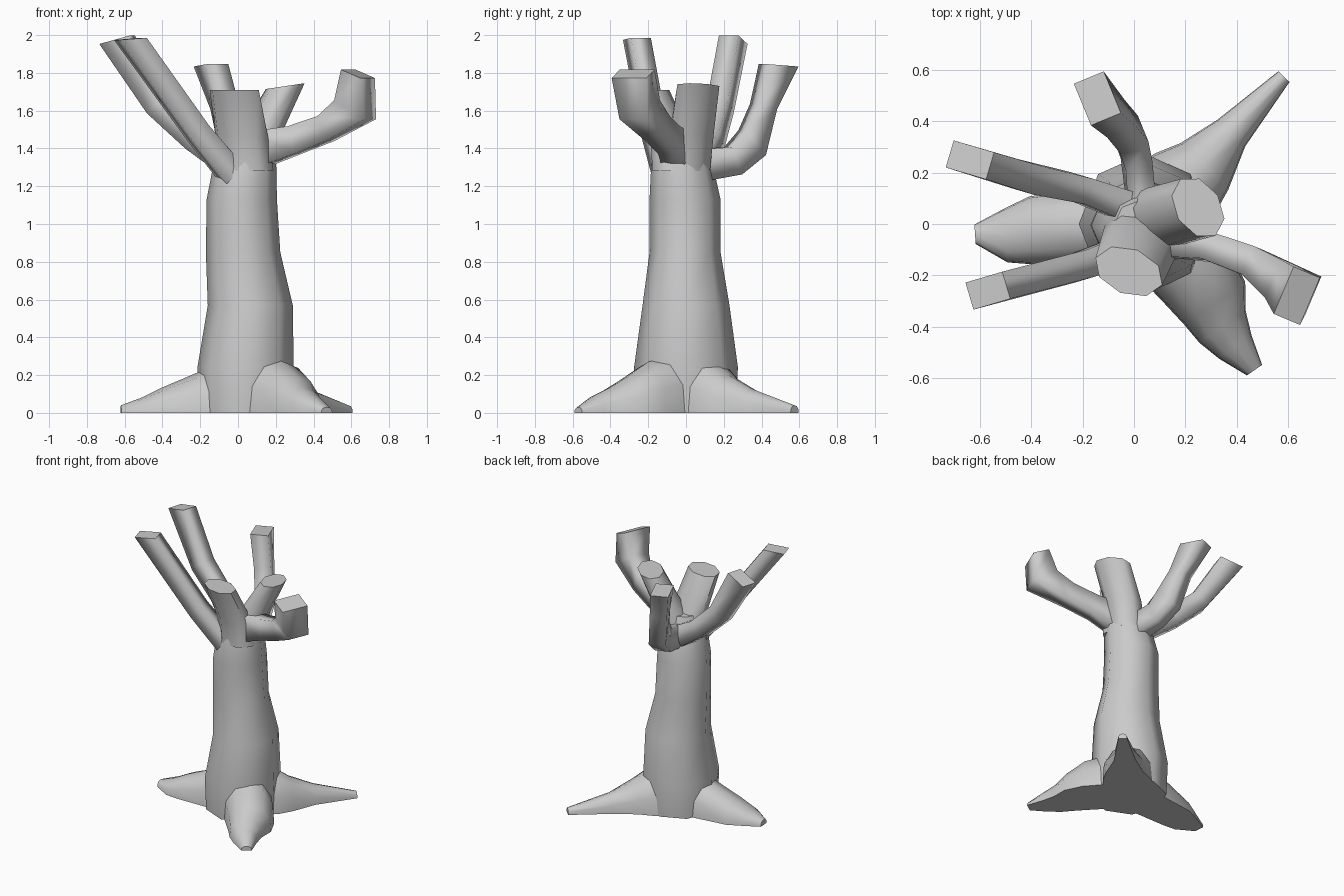
import bpy, bmesh
from math import sin, cos, pi, radians
from mathutils import Vector


def loft(name, rings, smooth):
    """Skin a list of equal-length point rings; the end caps stay sharp."""
    bm = bmesh.new()
    loops = [[bm.verts.new(p) for p in ring] for ring in rings]
    n = len(loops[0])
    for a, b in zip(loops, loops[1:]):
        for i in range(n):
            j = (i + 1) % n
            bm.faces.new((a[i], a[j], b[j], b[i]))
    bm.faces.new(loops[0][::-1])
    bm.faces.new(loops[-1])
    bmesh.ops.recalc_face_normals(bm, faces=bm.faces)
    me = bpy.data.meshes.new(name)
    bm.to_mesh(me)
    bm.free()
    ob = bpy.data.objects.new(name, me)
    bpy.context.collection.objects.link(ob)
    bpy.ops.object.select_all(action='DESELECT')
    ob.select_set(True)
    bpy.context.view_layer.objects.active = ob
    bpy.ops.object.shade_smooth_by_angle(angle=radians(smooth))
    last = n * (len(rings) - 1)
    for e in me.edges:
        if min(e.vertices) >= last or max(e.vertices) < n:
            e.use_edge_sharp = True
    return ob


def column(name, sections, sides, turn=0.0, slope=0.0):
    """Upright tube: sections are (x, y, z, rx, ry), the ellipse turned by
    'turn' degrees; slope tilts the top cut along x."""
    c, s = cos(radians(turn)), sin(radians(turn))
    rings = []
    for k, (x, y, z, rx, ry) in enumerate(sections):
        ring = []
        for i in range(sides):
            u, v = rx * cos(2 * pi * i / sides), ry * sin(2 * pi * i / sides)
            dx, dy = u * c - v * s, u * s + v * c
            ring.append((x + dx, y + dy, z + (slope * dx if k == len(sections) - 1 else 0)))
        rings.append(ring)
    return loft(name, rings, 65)


def limb(name, sections, profile, smooth):
    """Limb along its overall heading: (x, y, z, half width, half depth, tilt)."""
    head = Vector(sections[-1][:3]) - Vector(sections[0][:3])
    head.z = 0
    head.normalize()
    side = Vector((-head.y, head.x, 0))
    rings = []
    for x, y, z, w, h, tilt in sections:
        t = radians(tilt)
        up = Vector((0, 0, 1)) * cos(t) - head * sin(t)
        rings.append([Vector((x, y, z)) + side * w * u + up * h * v for u, v in profile])
    return loft(name, rings, smooth)


SQUARE = [(-1, -1), (1, -1), (1, 1), (-1, 1)]
ARCH = [(1, 0), (0.95, 0.5), (0.58, 0.88), (0, 1), (-0.58, 0.88), (-0.95, 0.5), (-1, 0)]

# Trunk
column("trunk", [(0.04, 0.00, 0.00, 0.25, 0.26),
                 (0.04, 0.00, 0.24, 0.255, 0.275),
                 (0.065, 0.00, 0.57, 0.225, 0.23),
                 (0.027, -0.005, 0.85, 0.197, 0.188),
                 (0.02, -0.005, 1.13, 0.186, 0.188),
                 (0.035, -0.02, 1.30, 0.168, 0.165),
                 (0.045, -0.02, 1.45, 0.13, 0.12)], 8)

# Sawn-off forks at the top of the trunk
column("front_fork", [(0.04, -0.05, 1.28, 0.16, 0.13),
                      (0.02, -0.08, 1.46, 0.15, 0.105),
                      (-0.02, -0.185, 1.71, 0.14, 0.09)], 8, -22)
column("right_fork", [(0.06, 0.00, 1.28, 0.13, 0.13),
                      (0.12, 0.03, 1.48, 0.13, 0.105),
                      (0.25, 0.065, 1.73, 0.13, 0.09)], 8, -58, 0.15)

# Square-cut branches
limb("right_branch", [(0.10, -0.055, 1.39, 0.075, 0.10, 0),
                      (0.30, -0.09, 1.445, 0.055, 0.075, 15),
                      (0.465, -0.15, 1.505, 0.06, 0.07, 20),
                      (0.62, -0.245, 1.605, 0.08, 0.10, 60),
                      (0.635, -0.28, 1.795, 0.10, 0.06, 68)], SQUARE, 100)
limb("left_front_branch", [(-0.03, -0.10, 1.26, 0.06, 0.065, 45),
                           (-0.21, -0.165, 1.48, 0.055, 0.06, 45),
                           (-0.57, -0.26, 1.98, 0.055, 0.075, 86)], SQUARE, 100)
limb("left_back_branch", [(-0.03, 0.07, 1.32, 0.06, 0.075, 35),
                          (-0.22, 0.14, 1.445, 0.052, 0.065, 45),
                          (-0.42, 0.183, 1.63, 0.058, 0.065, 47),
                          (-0.64, 0.25, 1.975, 0.055, 0.085, 75)], SQUARE, 100)
limb("back_branch", [(0.03, 0.07, 1.31, 0.06, 0.085, 0),
                     (0.01, 0.25, 1.335, 0.055, 0.078, 22),
                     (-0.02, 0.35, 1.43, 0.06, 0.085, 40),
                     (-0.07, 0.41, 1.62, 0.06, 0.055, 75),
                     (-0.143, 0.49, 1.84, 0.063, 0.088, 86)], SQUARE, 100)

# Spreading roots: (x, y, half width, height)
roots = {
    "left_root": [(0.00, 0.00, 0.16, 0.28), (-0.20, -0.01, 0.145, 0.22),
                  (-0.40, -0.025, 0.133, 0.135), (-0.50, -0.045, 0.105, 0.085),
                  (-0.62, -0.04, 0.038, 0.04)],
    "front_root": [(0.12, -0.07, 0.17, 0.31), (0.24, -0.20, 0.165, 0.27),
                   (0.315, -0.31, 0.145, 0.19), (0.345, -0.40, 0.11, 0.135),
                   (0.395, -0.48, 0.078, 0.095), (0.47, -0.57, 0.036, 0.03)],
    "back_root": [(0.10, 0.08, 0.18, 0.31), (0.20, 0.16, 0.165, 0.265),
                  (0.275, 0.225, 0.13, 0.20), (0.38, 0.355, 0.075, 0.125),
                  (0.585, 0.575, 0.03, 0.04)],
}
for name, secs in roots.items():
    limb(name, [(x, y, 0, w, h, 0) for x, y, w, h in secs], ARCH, 60)
